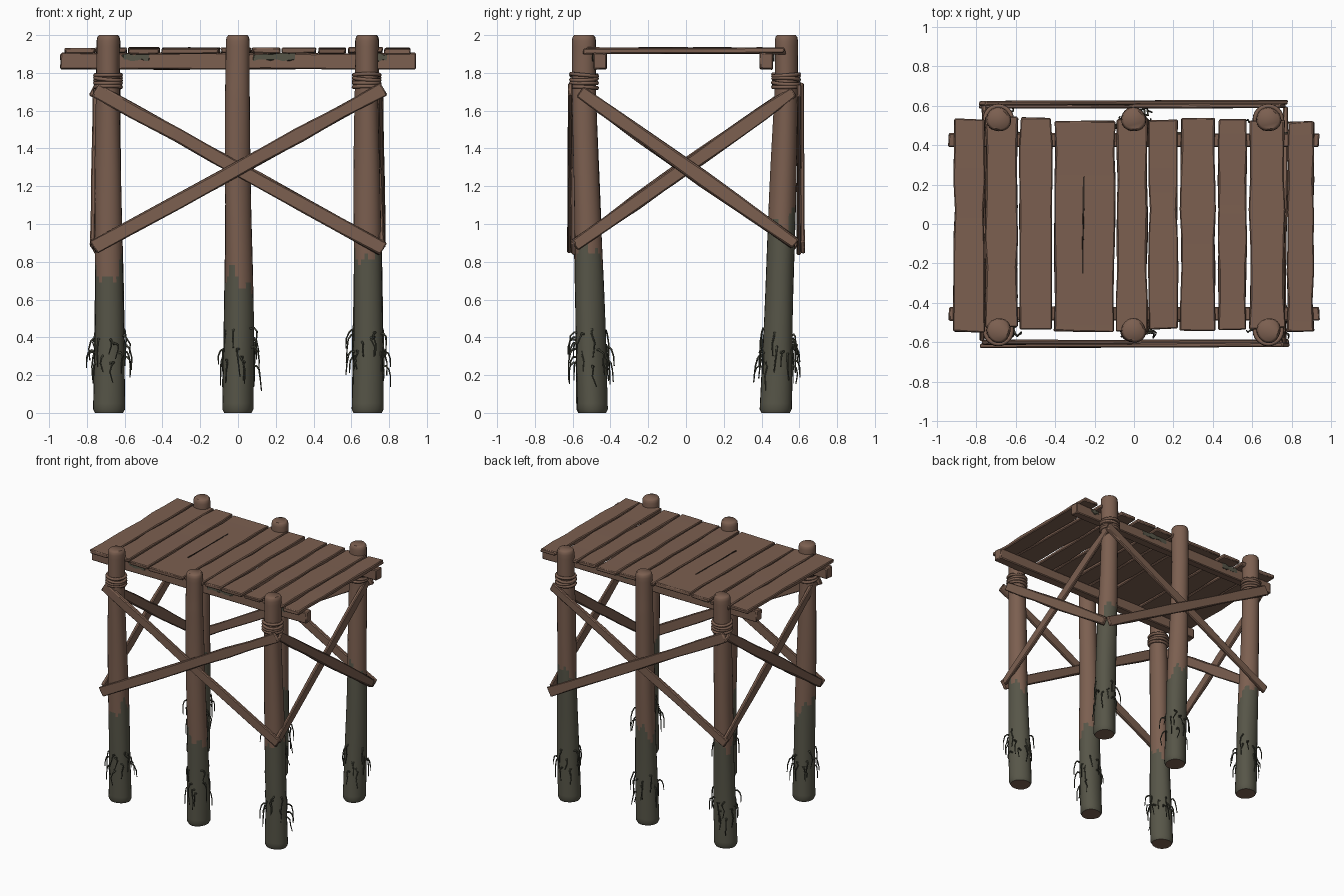
import bpy, bmesh, math, random
from mathutils import Vector

rng = random.Random(7)
cube = bpy.data.objects.get("Cube")
if cube:
    bpy.data.objects.remove(cube, do_unlink=True)


def material(name, colour):
    m = bpy.data.materials.new(name)
    m.use_nodes = True
    m.diffuse_color = (*colour, 1)
    m.node_tree.nodes["Principled BSDF"].inputs["Base Color"].default_value = (*colour, 1)
    return m


WOOD = material("weathered wood", (0.20, 0.115, 0.08))
MOSS = material("damp moss", (0.095, 0.092, 0.065))
WEED = material("dark weed", (0.06, 0.062, 0.043))
DARK = material("dark crack", (0.03, 0.02, 0.015))


def finish(bm, name, mats, smooth=None):
    bmesh.ops.recalc_face_normals(bm, faces=bm.faces)
    mesh = bpy.data.meshes.new(name)
    bm.to_mesh(mesh)
    bm.free()
    for m in mats:
        mesh.materials.append(m)
    ob = bpy.data.objects.new(name, mesh)
    bpy.context.collection.objects.link(ob)
    if smooth:
        bpy.ops.object.select_all(action="DESELECT")
        ob.select_set(True)
        bpy.context.view_layer.objects.active = ob
        bpy.ops.object.shade_smooth_by_angle(angle=math.radians(smooth))
    return ob


def skin(bm, rings):
    """Join successive rings of vertices and cap both ends."""
    n = len(rings[0])
    for lo, hi in zip(rings, rings[1:]):
        for i in range(n):
            j = (i + 1) % n
            bm.faces.new((lo[i], lo[j], hi[j], hi[i]))
    bm.faces.new(rings[0])
    bm.faces.new(rings[-1])


def timber(name, a, b, width, depth, normal, jitter=0.005, bevel=0.006, mat=WOOD, bulge=0.0):
    """Rough-sawn board from a to b; depth is measured along normal."""
    a, b = Vector(a), Vector(b)
    along = (b - a).normalized()
    side = along.cross(Vector(normal)).normalized()
    out = side.cross(along)
    bm = bmesh.new()
    rings, steps = [], 7
    for k in range(steps + 1):
        t = k / steps
        c = a.lerp(b, t)
        swell = bulge * math.sin(math.pi * t)
        ring = []
        for s, d in ((-1, -1), (1, -1), (1, 1), (-1, 1)):
            if d == -1 or s == 1:
                wob = rng.uniform(-jitter, jitter)
            slide = rng.uniform(-1, 1) * jitter if k in (0, steps) else 0
            ring.append(bm.verts.new(c + side * s * (width / 2 + swell + wob)
                                     + out * d * (depth / 2 + wob * 0.2) + along * slide))
        rings.append(ring)
    skin(bm, rings)
    ob = finish(bm, name, [mat], 35)
    if bevel:
        mod = ob.modifiers.new("worn edges", "BEVEL")
        mod.width, mod.segments = bevel, 1
    return ob


# Posts lean slightly outwards towards the top
def post_centre(x, sy, z):
    base, top = (-0.495, -0.54) if sy < 0 else (0.475, 0.53)
    return Vector((x + 0.004 * math.sin(3 * z + x * 9), base + (top - base) * min(z / 1.7, 1), z))


def post_radius(z):
    return 0.083 - 0.021 * min(z / 1.8, 1)


def post(name, x, sy, moss_top):
    bm = bmesh.new()
    phase = rng.uniform(0, 6)
    sides, rows = 24, 64
    levels = [(0, 0.88), (0.02, 1)]
    levels += [(0.02 + 1.95 * k / rows, 1) for k in range(1, rows + 1)]
    levels += [(1.99, 0.94), (2.0, 0.8)]
    rings = []
    for z, f in levels:
        c, ring = post_centre(x, sy, z), []
        for i in range(sides):
            ang = math.tau * i / sides
            r = f * post_radius(z) * (1 + 0.025 * math.sin(3 * ang + phase + 2 * z)
                                      + 0.025 * math.sin(2 * ang + 5 * z + phase))
            ring.append(bm.verts.new(c + Vector((r * math.cos(ang), r * math.sin(ang), 0))))
        rings.append(ring)
    skin(bm, rings)
    # Mossy lower part with a ragged upper edge; the sawn foot stays wood
    for f in bm.faces:
        m = f.calc_center_median()
        c = post_centre(x, sy, m.z)
        ang = math.atan2(m.y - c.y, m.x - c.x)
        edge = moss_top + 0.05 * math.sin(2 * ang + phase) + 0.035 * math.sin(5 * ang + phase * 2)
        f.material_index = int(0.001 < m.z < edge)
    finish(bm, name, [WOOD, MOSS], 50)


# Hanging weed strands around the lower post
def weeds(name, x, sy):
    cu = bpy.data.curves.new(name, "CURVE")
    cu.dimensions = "3D"
    cu.bevel_depth, cu.bevel_resolution, cu.use_fill_caps = 0.006, 1, True
    for k in range(18):
        ang = math.tau * k / 18 + rng.uniform(-0.2, 0.2)
        z0 = rng.uniform(0.24, 0.46)
        reach = rng.choice((0.008, 0.02, 0.045))
        drop = rng.uniform(0.07, 0.15)
        sp = cu.splines.new("POLY")
        sp.points.add(4)
        for i, p in enumerate(sp.points):
            t = i / 4
            a2 = ang + rng.uniform(-0.13, 0.13)
            z = z0 - drop * t * t + 0.015 * math.sin(math.pi * t)
            r = post_radius(z) - 0.003 + reach * math.sin(t * 1.7)
            p.co = (*(post_centre(x, sy, z) + Vector((r * math.cos(a2), r * math.sin(a2), 0))), 1)
            p.radius = 1.1 - 0.6 * t
    cu.materials.append(WEED)
    bpy.context.collection.objects.link(bpy.data.objects.new(name, cu))


# Rope lashing wound around a corner post
def lashing(name, x, sy):
    bm = bmesh.new()
    for turn in range(4):
        z0 = 1.725 + 0.021 * turn
        tilt = rng.uniform(-0.008, 0.008)
        grid = []
        for i in range(24):
            a = math.tau * i / 24
            c = post_centre(x, sy, z0 + tilt * math.sin(a + turn))
            row = []
            for j in range(6):
                b = math.tau * j / 6
                r = post_radius(z0) + 0.006 + 0.011 * math.cos(b)
                row.append(bm.verts.new(c + Vector((r * math.cos(a), r * math.sin(a), 0.011 * math.sin(b)))))
            grid.append(row)
        for i in range(24):
            for j in range(6):
                p, q, k = grid[i], grid[(i + 1) % 24], (j + 1) % 6
                bm.faces.new((p[j], q[j], q[k], p[k]))
    finish(bm, name, [WOOD], 70)


POST_X = {"right": -0.685, "middle": 0.0, "left": 0.685}
MOSS_TOP = {"front": (0.75, 0.70, 0.85), "back": (0.83, 0.75, 1.03)}
for end, sy in (("front", -1), ("back", 1)):
    for (side, x), top in zip(POST_X.items(), MOSS_TOP[end]):
        label = f"{end}_{side}"
        post(label + "_post", x, sy, top)
        weeds(label + "_weeds", x, sy)
        if side != "middle":
            lashing(label + "_rope", x, sy)

# Long bearers under the deck, with moss patches on the outer faces
for end, y, face in (("front", -0.455, -0.493), ("back", 0.425, 0.463)):
    timber(end + "_bearer", (-0.94, y, 1.862), (0.94, y, 1.862), 0.085, 0.07, (0, 1, 0), 0.004)
    for k, (x0, x1) in enumerate(((-0.61, -0.47), (0.08, 0.3), (0.73, 0.79))):
        timber(f"{end}_bearer_moss_{k}", (x0, face, 1.883), (x1, face, 1.883),
               0.03, 0.006, (0, 1, 0), 0.008, 0, MOSS)

# Deck planks: left and right edge of each
EDGES = [(-0.915, -0.76), (-0.752, -0.592), (-0.578, -0.418), (-0.404, -0.1), (-0.09, 0.065),
         (0.078, 0.22), (0.235, 0.41), (0.427, 0.57), (0.588, 0.765), (0.777, 0.91)]
for k, (x0, x1) in enumerate(EDGES):
    x, lift = (x0 + x1) / 2, rng.uniform(-0.004, 0.004)
    timber(f"deck_plank_{k}", (x, -0.54 + rng.uniform(-0.01, 0.02), 1.917 + lift),
           (x + rng.uniform(-0.005, 0.005), 0.53 + rng.uniform(-0.015, 0.015), 1.917 - lift),
           x1 - x0, 0.03, (0, 0, 1), 0.006)
timber("plank_crack", (-0.26, -0.25, 1.933), (-0.255, 0.24, 1.933), 0.007, 0.006,
       (0, 0, 1), 0.002, 0, DARK)

# Crossed braces; each face is repeated turned half way round
for s, end, side in ((1, "front", "left"), (-1, "back", "right")):
    timber(end + "_outer_brace", (-0.765 * s, -0.617 * s, 0.875), (0.77 * s, -0.612 * s, 1.715),
           0.074, 0.024, (0, 1, 0))
    timber(end + "_inner_brace", (-0.755 * s, -0.6 * s, 1.71), (0.77 * s, -0.597 * s, 0.865),
           0.072, 0.024, (0, 1, 0))
    timber(side + "_outer_brace", (0.755 * s, -0.56 * s, 1.70), (0.77 * s, 0.58 * s, 0.895),
           0.062, 0.026, (1, 0, 0), bulge=0.008)
    timber(side + "_inner_brace", (0.76 * s, -0.59 * s, 0.885), (0.735 * s, 0.57 * s, 1.70),
           0.062, 0.026, (1, 0, 0), bulge=0.008)
